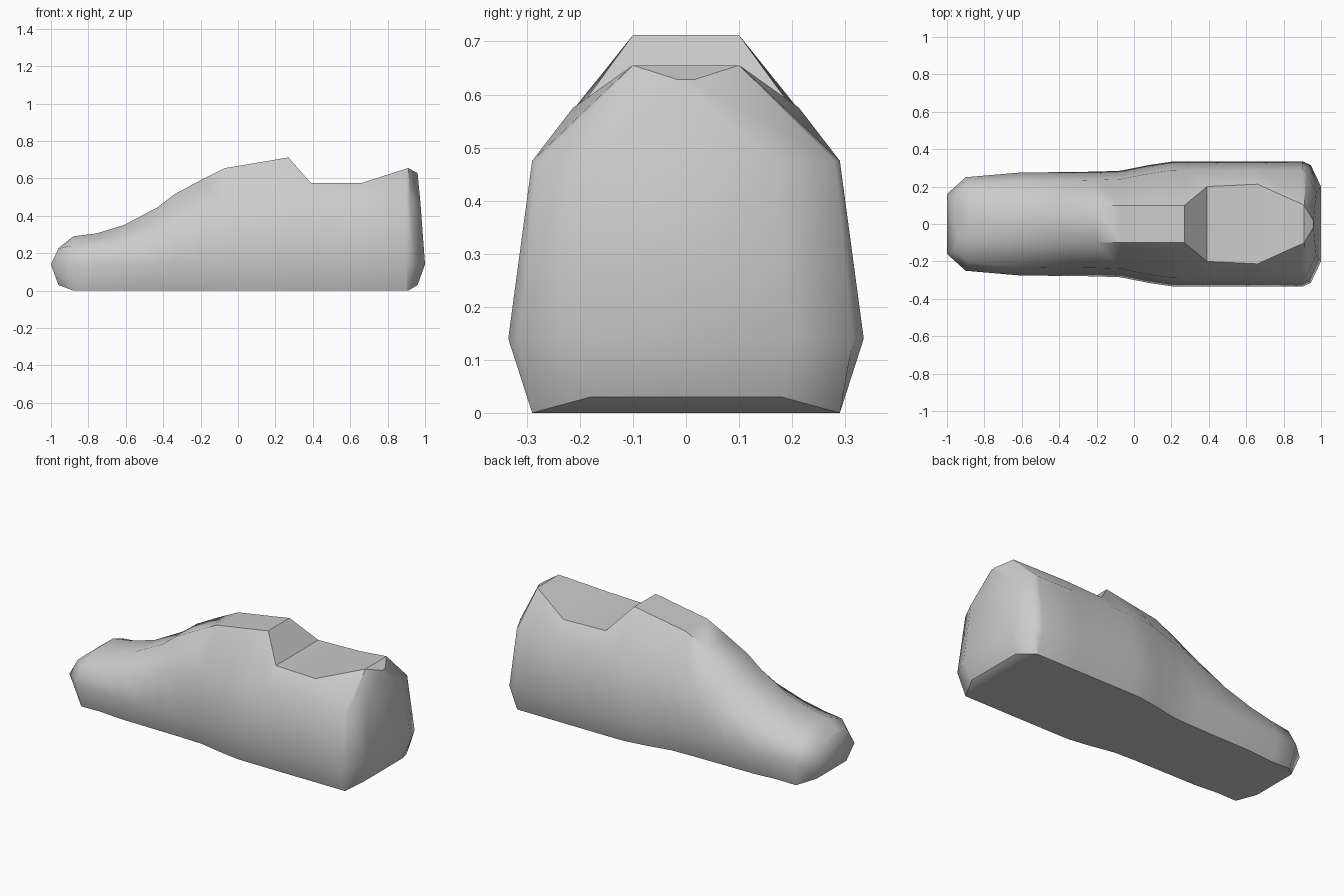
import bpy
import bmesh
from math import radians

cube = bpy.data.objects.get("Cube")
if cube:
    bpy.data.objects.remove(cube, do_unlink=True)

# One neutral grey for the whole shoe
grey = bpy.data.materials.new("light grey")
grey.use_nodes = True
colour = (0.6, 0.6, 0.6, 1)
grey.diffuse_color = colour
grey.node_tree.nodes["Principled BSDF"].inputs["Base Color"].default_value = colour

RIM = 0.045      # how far sole and shoulder sit inside the widest line
WIDEST = 0.14    # height of the widest line


def station(x, width, shoulder, top_width, top):
    """Half section in one plane: sole, widest line, shoulder, top."""
    return [(x, width - RIM, 0), (x, width, WIDEST),
            (x, width - RIM, shoulder), (x, top_width, top)]


# Half sections from toe to heel; the two end sections are rounded in x
toe = [(-0.96, 0.14, 0.03), (-1, 0.16, WIDEST), (-0.96, 0.14, 0.225), (-0.95, 0.07, 0.235)]
toe_round = [(-0.88, 0.22, 0), (-0.9, 0.25, WIDEST), (-0.89, 0.2, 0.24), (-0.88, 0.08, 0.29)]
heel_round = [(0.91, 0.29, 0), (0.945, 0.315, WIDEST), (0.92, 0.28, 0.475), (0.91, 0.1, 0.655)]
heel = [(0.96, 0.18, 0.03), (1, 0.2, WIDEST), (0.975, 0.17, 0.475), (0.96, 0.015, 0.628)]
sections = [
    toe, toe_round,
    station(-0.76, 0.262, 0.245, 0.09, 0.305),
    station(-0.61, 0.275, 0.265, 0.09, 0.35),
    station(-0.43, 0.277, 0.32, 0.1, 0.445),
    station(-0.34, 0.278, 0.355, 0.1, 0.515),
    station(-0.2, 0.28, 0.41, 0.1, 0.59),
    station(-0.07, 0.285, 0.45, 0.1, 0.655),
    station(0.08, 0.315, 0.47, 0.1, 0.68),
    station(0.2, 0.333, 0.475, 0.1, 0.7),
    # Foot opening
    station(0.27, 0.335, 0.475, 0.1, 0.712),
    station(0.39, 0.335, 0.475, 0.2, 0.575),
    station(0.66, 0.335, 0.475, 0.213, 0.575),
    station(0.9, 0.335, 0.475, 0.105, 0.652),
    heel_round, heel,
]

# Skin the mirrored sections into a closed body
bm = bmesh.new()
rings = []
for half in sections:
    mirrored = [(x, -y, z) for x, y, z in reversed(half)]
    rings.append([bm.verts.new(p) for p in half + mirrored])
for a, b in zip(rings, rings[1:]):
    for i in range(len(a)):
        j = (i + 1) % len(a)
        bm.faces.new((a[i], a[j], b[j], b[i]))

# Close both ends with level strips
for ring in (rings[0], rings[-1]):
    for i in range(3):
        bm.faces.new((ring[i], ring[i + 1], ring[-2 - i], ring[-1 - i]))
bmesh.ops.recalc_face_normals(bm, faces=bm.faces)

# Crisp sole rim, tongue ridge and opening; soft toe and heel corners
for face in bm.faces:
    face.smooth = True
for edge in bm.edges:
    mid = (edge.verts[0].co + edge.verts[1].co) / 2
    sole_rim = mid.z < 0.05
    upper = mid.x > -0.21 and mid.z > 0.52
    if (sole_rim or upper) and edge.calc_face_angle(0) > radians(34):
        edge.smooth = False

mesh = bpy.data.meshes.new("shoe_body")
bm.to_mesh(mesh)
bm.free()
mesh.materials.append(grey)
shoe = bpy.data.objects.new("shoe_body", mesh)
bpy.context.collection.objects.link(shoe)
